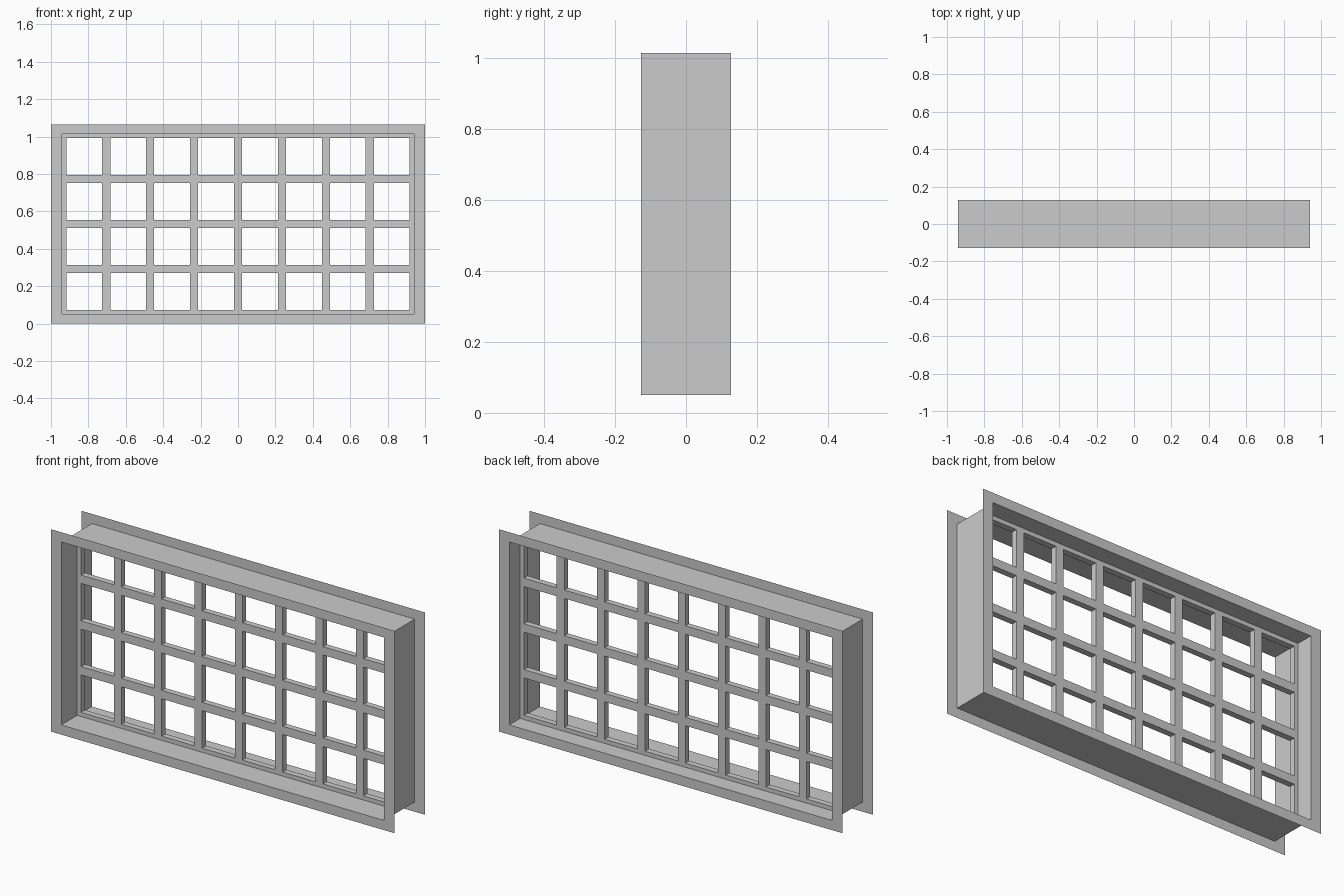
import bpy, bmesh

if "Cube" in bpy.data.objects:
    bpy.data.objects.remove(bpy.data.objects["Cube"])

HALF_X, HEIGHT = 1.0, 1.065            # flange outline
IN_X, Z0, Z1 = 0.94, 0.051, 1.014      # sleeve outline
DEPTH = 0.127                          # half depth of the sleeve
COLS, ROWS, BAR = 8, 4, 0.044
GRID_Y0, GRID_Y1 = 0.005, 0.037        # lattice sits just behind the middle


def make_object(name, bm):
    mesh = bpy.data.meshes.new(name)
    bm.to_mesh(mesh)
    bm.free()
    obj = bpy.data.objects.new(name, mesh)
    bpy.context.collection.objects.link(obj)
    return obj


def rect_loop(bm, hx, z0, z1, y):
    return [bm.verts.new((x, y, z)) for x, z in ((-hx, z0), (hx, z0), (hx, z1), (-hx, z1))]


def bridge(bm, a, b):
    for i in range(4):
        j = (i + 1) % 4
        bm.faces.new((a[i], a[j], b[j], b[i]))


# Sheet-metal frame: front flange, sleeve and back flange in one skin
bm = bmesh.new()
loops = [rect_loop(bm, HALF_X, 0, HEIGHT, -DEPTH),
         rect_loop(bm, IN_X, Z0, Z1, -DEPTH),
         rect_loop(bm, IN_X, Z0, Z1, DEPTH),
         rect_loop(bm, HALF_X, 0, HEIGHT, DEPTH)]
for a, b in zip(loops, loops[1:]):
    bridge(bm, a, b)
bmesh.ops.recalc_face_normals(bm, faces=bm.faces)
make_object("flanged_frame", bm)


# Lattice: flat sheet with a hole per cell, extruded to bar depth
def cuts(lo, hi, n):
    pitch = (hi - lo) / n
    out = [lo]
    for i in range(n):
        out += [lo + i * pitch + BAR / 2, lo + (i + 1) * pitch - BAR / 2]
    return out + [hi]


xs, zs = cuts(-IN_X, IN_X, COLS), cuts(Z0, Z1, ROWS)
bm = bmesh.new()
v = [[bm.verts.new((x, GRID_Y0, z)) for z in zs] for x in xs]
for i in range(len(xs) - 1):
    for j in range(len(zs) - 1):
        if not (i % 2 and j % 2):
            bm.faces.new((v[i][j], v[i + 1][j], v[i + 1][j + 1], v[i][j + 1]))
ext = bmesh.ops.extrude_face_region(bm, geom=bm.faces[:], use_keep_orig=True)
moved = [g for g in ext["geom"] if isinstance(g, bmesh.types.BMVert)]
bmesh.ops.translate(bm, verts=moved, vec=(0, GRID_Y1 - GRID_Y0, 0))
bmesh.ops.recalc_face_normals(bm, faces=bm.faces)
make_object("lattice", bm)
